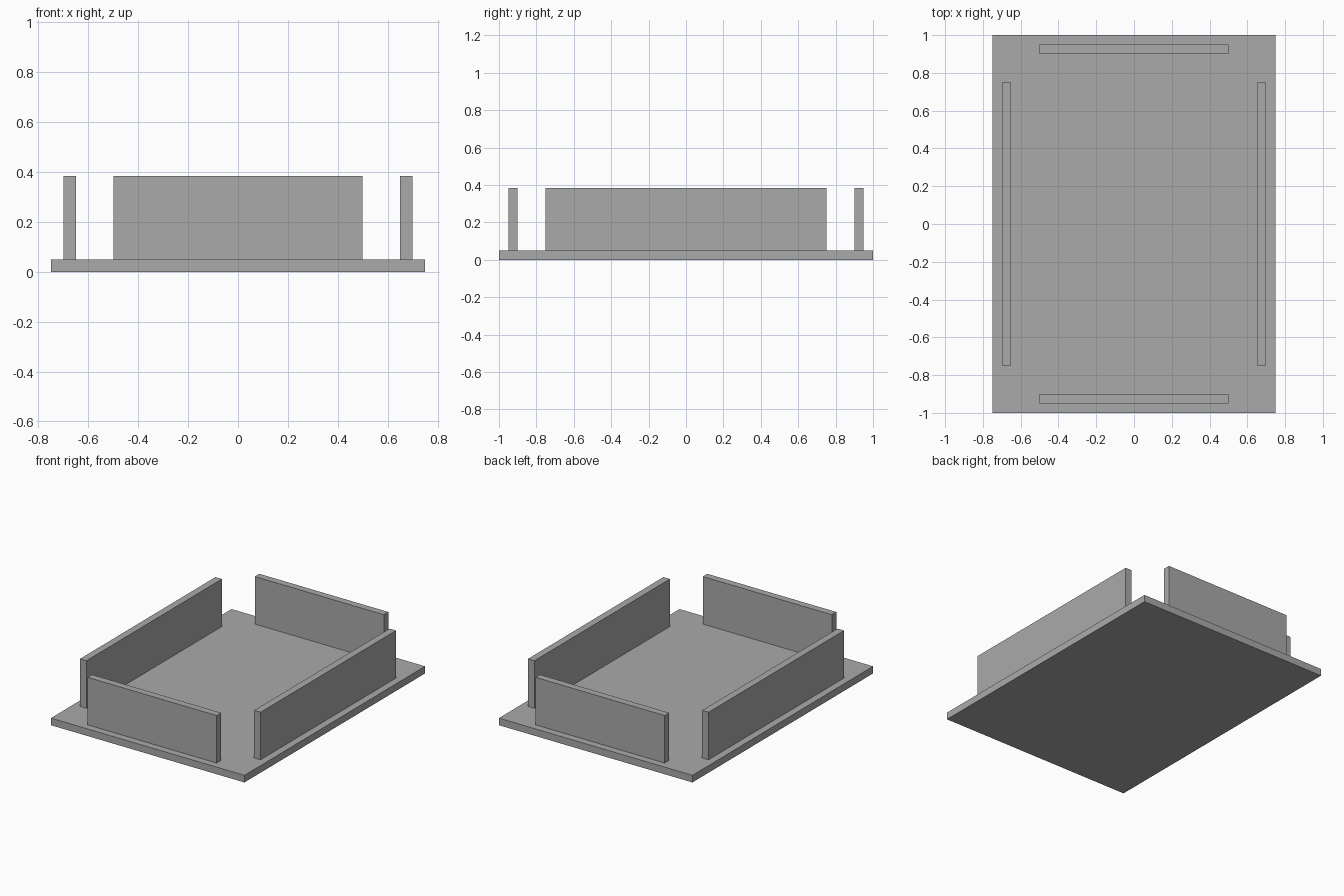
import bpy

# Remove the default cube
cube = bpy.data.objects.get("Cube")
if cube:
    bpy.data.objects.remove(cube, do_unlink=True)

# Single grey material
GREY = (0.40, 0.40, 0.40, 1.0)
grey = bpy.data.materials.new("plain grey")
grey.use_nodes = True
grey.diffuse_color = GREY
grey.node_tree.nodes["Principled BSDF"].inputs["Base Color"].default_value = GREY


def add_box(name, size, centre):
    """Add a flat-faced box with the given full size."""
    bpy.ops.mesh.primitive_cube_add(size=1, location=centre)
    box = bpy.context.object
    box.name = name
    box.scale = size
    bpy.ops.object.transform_apply(location=False, rotation=False, scale=True)
    box.data.materials.append(grey)
    return box


BASE_HEIGHT = 0.05
WALL_HEIGHT = 0.333
WALL_THICKNESS = 0.05
wall_z = BASE_HEIGHT + WALL_HEIGHT / 2

# Base slab
add_box("base", (1.5, 2, BASE_HEIGHT), (0, 0, BASE_HEIGHT / 2))

# Long side walls
for side, sign in (("left", 1), ("right", -1)):
    add_box(side + "_wall", (WALL_THICKNESS, 1.5, WALL_HEIGHT),
            (sign * 0.675, 0, wall_z))

# Short end walls
for end, sign in (("front", -1), ("back", 1)):
    add_box(end + "_wall", (1, WALL_THICKNESS, WALL_HEIGHT),
            (0, sign * 0.925, wall_z))
